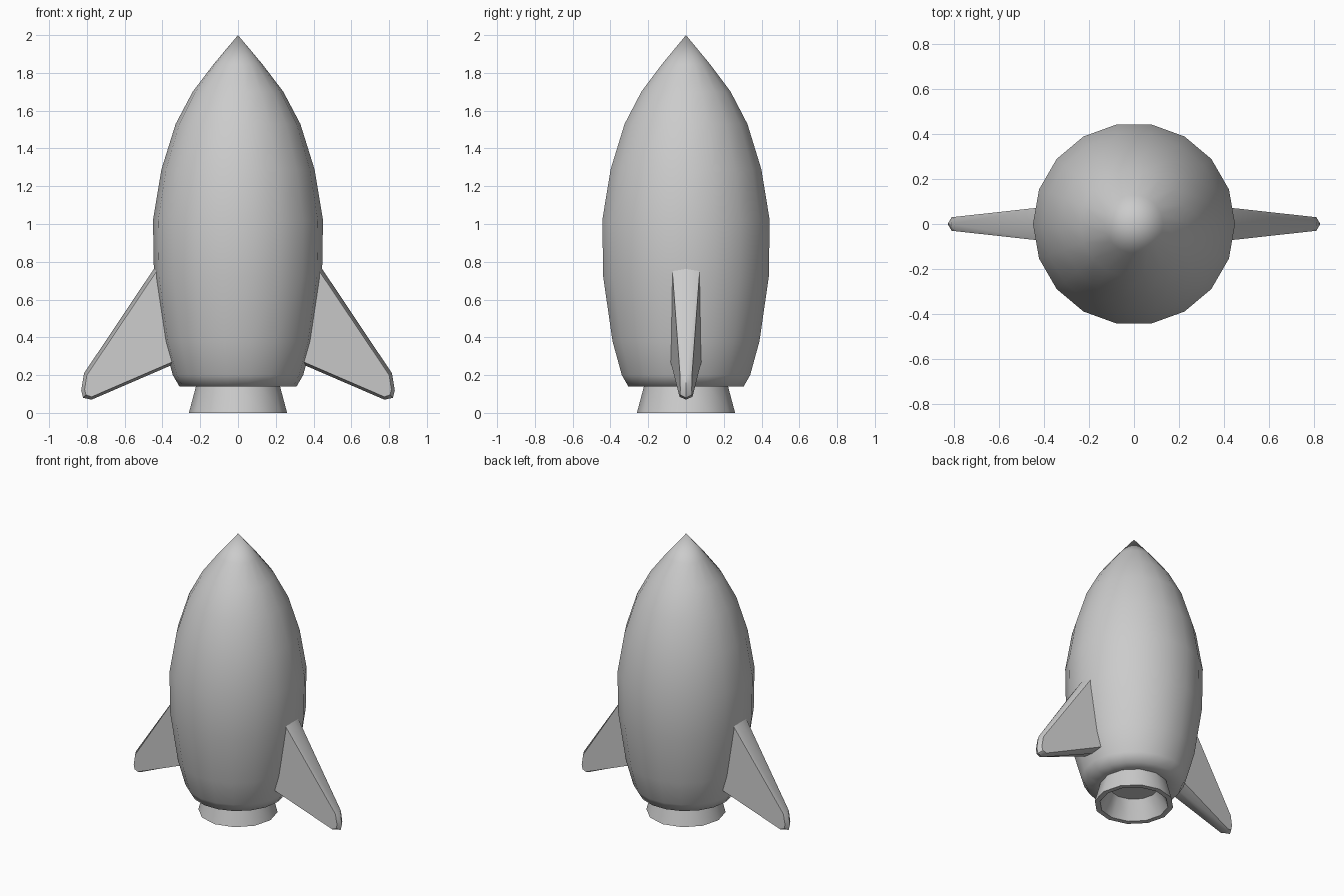
import bpy
import bmesh
import math

cube = bpy.data.objects.get("Cube")
if cube:
    bpy.data.objects.remove(cube, do_unlink=True)

GREY = (0.6, 0.6, 0.6, 1)
grey = bpy.data.materials.new("plain grey")
grey.use_nodes = True
grey.diffuse_color = GREY
grey.node_tree.nodes["Principled BSDF"].inputs["Base Color"].default_value = GREY


def finish(bm, name, angle):
    bmesh.ops.remove_doubles(bm, verts=bm.verts, dist=0.0005)
    bmesh.ops.recalc_face_normals(bm, faces=bm.faces)
    mesh = bpy.data.meshes.new(name)
    bm.to_mesh(mesh)
    bm.free()
    obj = bpy.data.objects.new(name, mesh)
    bpy.context.collection.objects.link(obj)
    mesh.materials.append(grey)
    bpy.ops.object.select_all(action="DESELECT")
    obj.select_set(True)
    bpy.context.view_layer.objects.active = obj
    bpy.ops.object.shade_smooth_by_angle(angle=math.radians(angle))
    return obj


def lathe(name, profile, sides, angle):
    """Spin a (radius, height) profile round the vertical axis."""
    bm = bmesh.new()
    verts = [bm.verts.new((r, 0, z)) for r, z in profile]
    edges = [bm.edges.new(pair) for pair in zip(verts, verts[1:])]
    bmesh.ops.spin(bm, geom=verts + edges, axis=(0, 0, 1), cent=(0, 0, 0),
                   angle=math.tau, steps=sides, use_merge=True)
    return finish(bm, name, angle)


# Hull, closed underneath and pointed at the nose
lathe("hull", [(0, 0.14), (0.22, 0.14), (0.31, 0.14), (0.345, 0.2), (0.395, 0.38),
               (0.445, 0.72), (0.45, 1.02), (0.405, 1.29), (0.33, 1.53),
               (0.24, 1.7), (0.13, 1.845), (0, 2)], 18, 89)

# Hollow flared nozzle
lathe("nozzle", [(0.22, 0.15), (0.26, 0), (0.225, 0), (0.16, 0.13), (0, 0.13)], 12, 40)


def fin(name, side):
    """Tapered plate with a ridge running round its rim."""
    # Rim outline and flat-face outline as (x, z), half thickness along x
    rim = [(0.34, 0.92), (0.815, 0.21), (0.83, 0.12), (0.82, 0.08), (0.775, 0.07), (0.3, 0.275)]
    flat = [(0.34, 0.885), (0.8, 0.2), (0.812, 0.125), (0.805, 0.095), (0.775, 0.085), (0.3, 0.29)]
    bm = bmesh.new()
    ridge = [bm.verts.new((side * x, 0, z)) for x, z in rim]
    for way in (-1, 1):
        plate = [bm.verts.new((side * x, way * (0.07 - (x - 0.45) * 0.11), z)) for x, z in flat]
        bm.faces.new(plate)
        for i in range(len(rim)):
            j = (i + 1) % len(rim)
            bm.faces.new((plate[i], plate[j], ridge[j], ridge[i]))
    finish(bm, name, 40)


fin("left_fin", 1)
fin("right_fin", -1)
